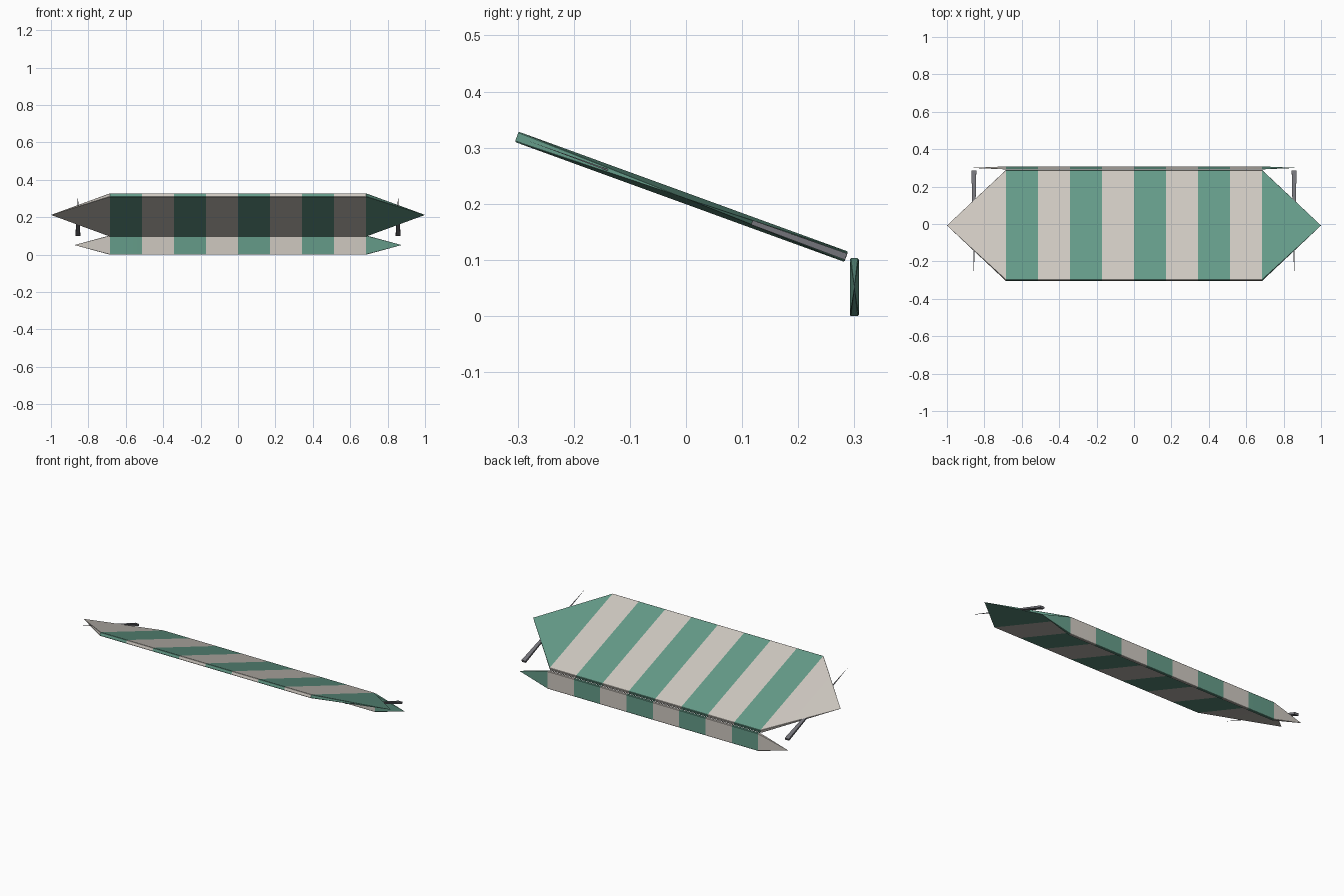
import bpy, bmesh
from math import radians, sin, cos
from mathutils import Matrix, Vector

if "Cube" in bpy.data.objects:
    bpy.data.objects.remove(bpy.data.objects["Cube"])


def material(name, rgb):
    m = bpy.data.materials.new(name)
    m.diffuse_color = (*rgb, 1)
    m.use_nodes = True
    m.node_tree.nodes["Principled BSDF"].inputs["Base Color"].default_value = m.diffuse_color
    return m


CREAM = material("cream_cloth", (0.62, 0.58, 0.53))
GREEN = material("green_cloth", (0.13, 0.33, 0.25))
METAL = material("grey_metal", (0.17, 0.17, 0.19))


def finish(bm, name, mats, matrix):
    bmesh.ops.recalc_face_normals(bm, faces=bm.faces)
    me = bpy.data.meshes.new(name)
    bm.to_mesh(me)
    bm.free()
    me.transform(matrix)
    for m in mats:
        me.materials.append(m)
    ob = bpy.data.objects.new(name, me)
    bpy.context.collection.objects.link(ob)
    bpy.context.view_layer.objects.active = ob
    ob.select_set(True)
    bpy.ops.object.shade_smooth_by_angle(angle=radians(30))
    ob.select_set(False)


def section(w, h, c):
    """Chamfered rectangle, centred, as (y, z) points."""
    a, b = w / 2, h / 2
    return [(a - c, b), (-a + c, b), (-a, b - c), (-a, -b + c),
            (-a + c, -b), (a - c, -b), (a, -b + c), (a, b - c)]


def striped_panel(name, w, h, half, tip, matrix, stripes=8):
    """Striped slab along x whose end stripes run out to points."""
    bm = bmesh.new()
    rings = []
    for i in range(stripes + 1):
        x = -half + 2 * half * i / stripes
        rings.append([bm.verts.new((x, y, z)) for y, z in section(w, h, 0.002)])
    n = len(rings[0])
    for i in range(stripes):
        for k in range(n):
            j = (k + 1) % n
            f = bm.faces.new((rings[i][k], rings[i][j],
                              rings[i + 1][j], rings[i + 1][k]))
            f.material_index = (i + 1) % 2
    # pointed ends: cream on the left, green on the right
    for ring, x, mat in ((rings[0], -tip, 0), (rings[-1], tip, 1)):
        apex = bm.verts.new((x, 0, 0))
        for k in range(n):
            bm.faces.new((ring[k], ring[(k + 1) % n], apex)).material_index = mat
    finish(bm, name, (CREAM, GREEN), matrix)


slope = radians(-20)
tilt = Matrix.Translation((0, -0.008, 0.2125)) @ Matrix.Rotation(slope, 4, 'X')

# sloping canopy and hanging valance
striped_panel("canopy", 0.625, 0.0195, 0.685, 1.0, tilt)
striped_panel("valance", 0.016, 0.103, 0.685, 0.875,
              Matrix.Translation((0, 0.30, 0.0515)))

# tapered support arms running along the slope
for side, label in ((-1, "left"), (1, "right")):
    bm = bmesh.new()
    base = [bm.verts.new((sx * 0.013, 0.312, sz * 0.006))
            for sx, sz in ((-1, -1), (1, -1), (1, 1), (-1, 1))]
    apex = bm.verts.new((0, -0.295, 0))
    bm.faces.new(base)
    for k in range(4):
        bm.faces.new((base[k], base[(k + 1) % 4], apex))
    finish(bm, label + "_arm", (METAL,),
           Matrix.Translation((side * 0.856, 0, 0)) @ tilt)
